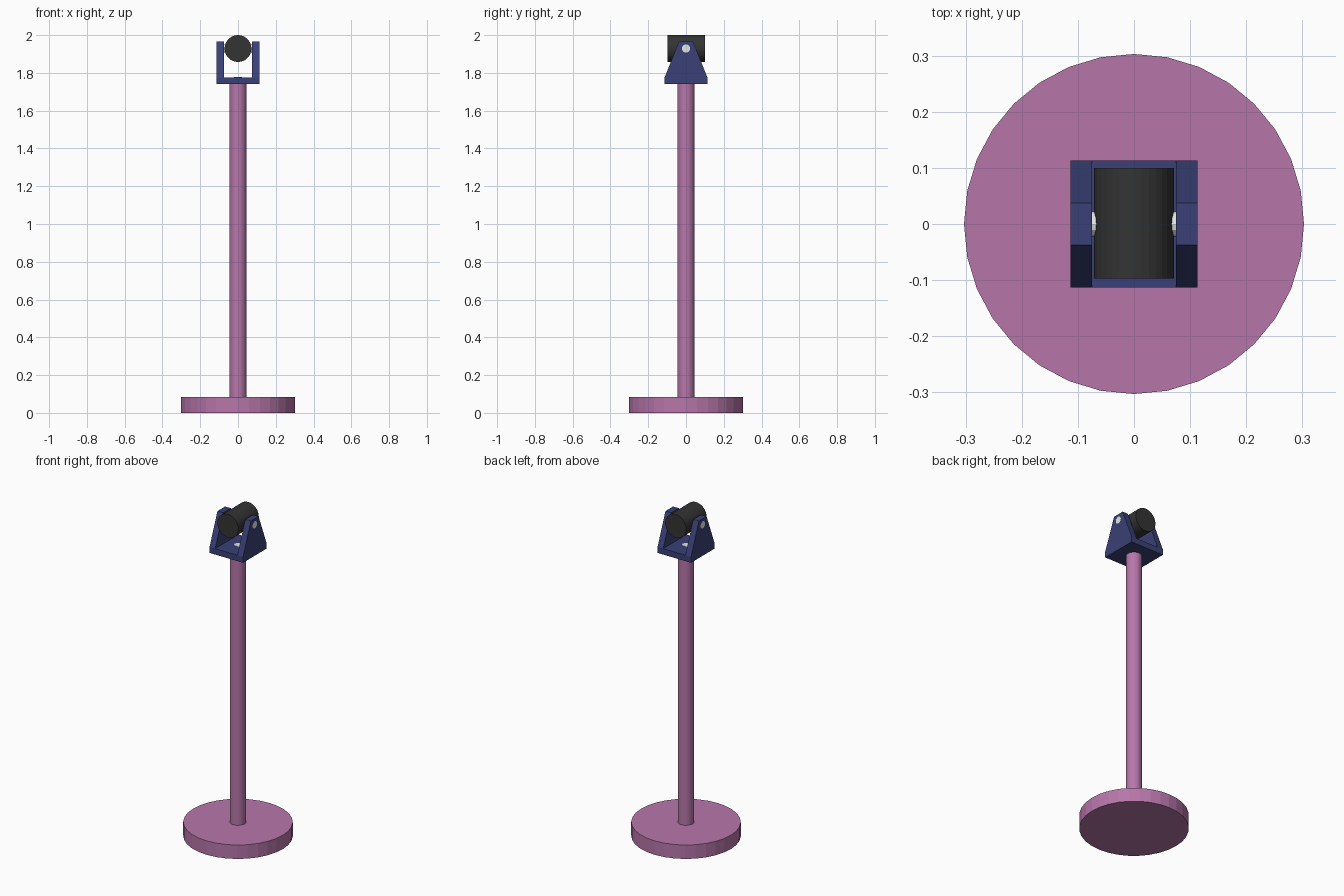
import bpy
import bmesh
from math import radians
from mathutils import Matrix

if "Cube" in bpy.data.objects:
    bpy.data.objects.remove(bpy.data.objects["Cube"], do_unlink=True)


def material(name, rgb):
    mat = bpy.data.materials.new(name)
    mat.use_nodes = True
    mat.diffuse_color = (*rgb, 1)
    mat.node_tree.nodes["Principled BSDF"].inputs["Base Color"].default_value = (*rgb, 1)
    return mat


pink = material("mauve pink", (0.47, 0.18, 0.40))
navy = material("navy blue", (0.042, 0.052, 0.18))
black = material("charcoal black", (0.034, 0.034, 0.034))
silver = material("light steel", (0.8, 0.8, 0.8))


def finish(name, bm, mat):
    bmesh.ops.recalc_face_normals(bm, faces=bm.faces)
    mesh = bpy.data.meshes.new(name)
    bm.to_mesh(mesh)
    bm.free()
    mesh.materials.append(mat)
    obj = bpy.data.objects.new(name, mesh)
    bpy.context.collection.objects.link(obj)
    return obj


def cylinder(name, radius, length, center, mat, sides=32, axis="Z"):
    turn = {"Z": Matrix(), "X": Matrix.Rotation(radians(90), 4, "Y"),
            "Y": Matrix.Rotation(radians(90), 4, "X")}[axis]
    bm = bmesh.new()
    bmesh.ops.create_cone(bm, cap_ends=True, segments=sides, radius1=radius, radius2=radius,
                          depth=length, matrix=Matrix.Translation(center) @ turn)
    return finish(name, bm, mat)


FLOOR, PLATE, TOP = 1.74, 1.776, 1.966   # bracket underside, floor top, cheek top
HALF, INNER = 0.113, 0.075               # bracket half width, inner gap half width
AXLE = 1.929                             # height of the barrel axis

# Round foot and pole
cylinder("base_disc", 0.303, 0.085, (0, 0, 0.0425), pink)
cylinder("pole", 0.045, FLOOR - 0.085, (0, 0, (FLOOR + 0.085) / 2), pink)

# U-shaped bracket: floor plate and two tapered cheeks
bm = bmesh.new()
bmesh.ops.create_cube(bm, size=1, matrix=Matrix.Translation((0, 0, (FLOOR + PLATE) / 2))
                      @ Matrix.Diagonal((INNER * 2, HALF * 2, PLATE - FLOOR, 1)))
finish("bracket_floor", bm, navy)

profile = [(-HALF, FLOOR), (HALF, FLOOR), (HALF, PLATE), (0.037, TOP), (-0.037, TOP), (-HALF, PLATE)]
for side, name in ((1, "left_cheek"), (-1, "right_cheek")):
    bm = bmesh.new()
    face = bm.faces.new([bm.verts.new((side * INNER, y, z)) for y, z in profile])
    grown = bmesh.ops.extrude_face_region(bm, geom=[face])["geom"]
    bmesh.ops.translate(bm, vec=(side * (HALF - INNER), 0, 0),
                        verts=[v for v in grown if isinstance(v, bmesh.types.BMVert)])
    finish(name, bm, navy)

# Tilting barrel with its axle pin, and the bolt into the pole
cylinder("barrel", 0.071, 0.197, (0, 0.001, AXLE), black, axis="Y")
cylinder("axle_pin", 0.022, HALF * 2 + 0.001, (0, 0, AXLE), silver, sides=12, axis="X")
cylinder("floor_bolt", 0.022, 0.03, (0, 0, PLATE - 0.014), silver, sides=12)
